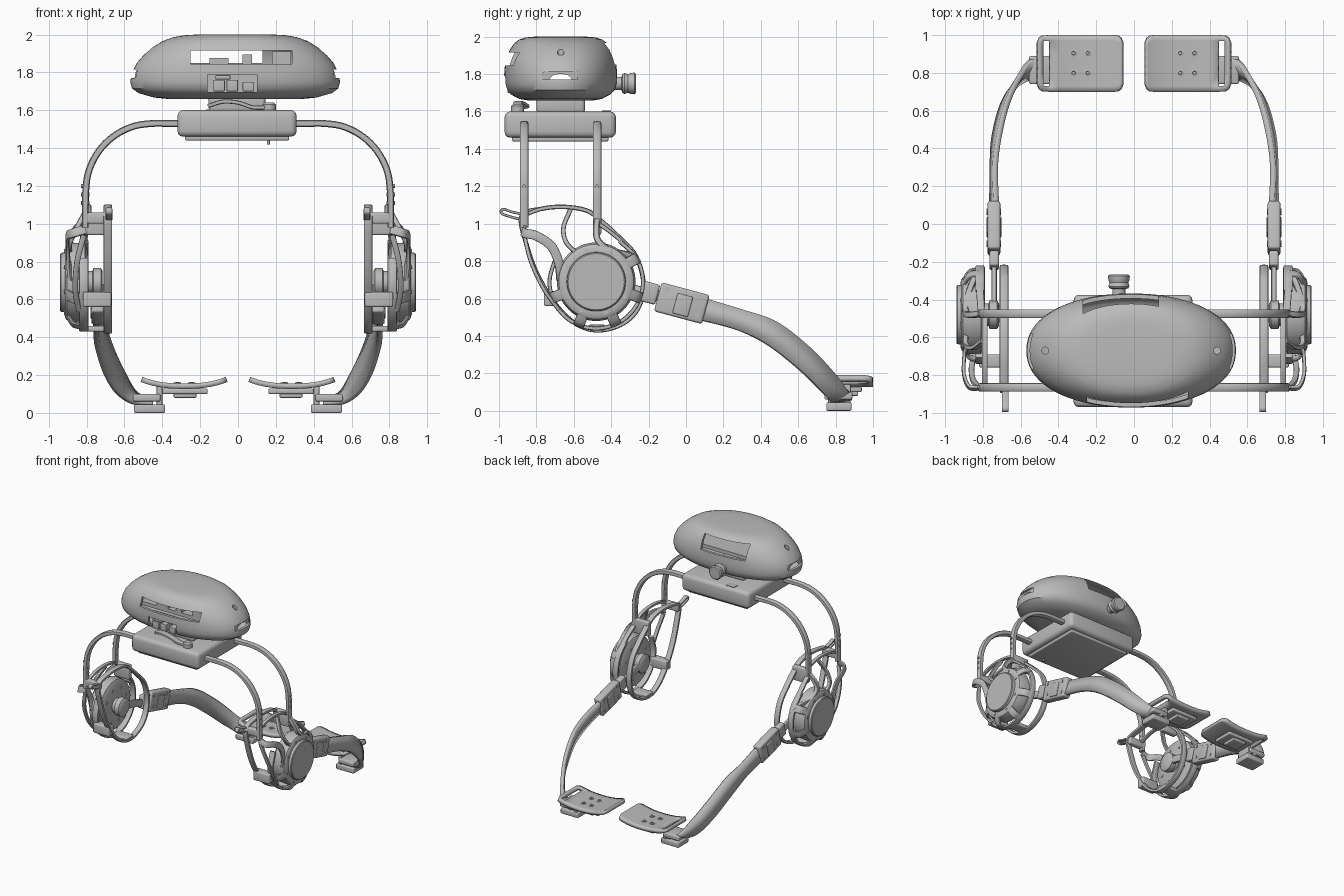
import bpy, bmesh, math
from math import sin, cos, pi, radians
from mathutils import Vector, Matrix

cube = bpy.data.objects.get("Cube")
if cube:
    bpy.data.objects.remove(cube, do_unlink=True)

grey = bpy.data.materials.new("neutral_grey")
grey.use_nodes = True
grey.diffuse_color = (0.5, 0.5, 0.5, 1)
grey.node_tree.nodes["Principled BSDF"].inputs["Base Color"].default_value = (0.5, 0.5, 0.5, 1)


def finish(name, bm, mirror=False, solid=0):
    bmesh.ops.recalc_face_normals(bm, faces=bm.faces[:])
    me = bpy.data.meshes.new(name)
    bm.to_mesh(me)
    bm.free()
    me.materials.append(grey)
    me.shade_smooth()
    me.set_sharp_from_angle(angle=radians(35))
    ob = bpy.data.objects.new(name, me)
    bpy.context.scene.collection.objects.link(ob)
    if solid:
        mod = ob.modifiers.new("thickness", 'SOLIDIFY')
        mod.thickness, mod.offset = abs(solid), -1 if solid > 0 else 0
    if mirror:
        ob.modifiers.new("mirror", 'MIRROR')
    return ob


def add_box(bm, lo, hi):
    lo, hi = Vector(lo), Vector(hi)
    mat = Matrix.Translation((lo + hi) / 2) @ Matrix.Diagonal((*(hi - lo), 1))
    return bmesh.ops.create_cube(bm, size=1, matrix=mat)["verts"]


def box(name, lo, hi, bevel=0.01, mirror=False, tilt=0):
    bm = bmesh.new()
    add_box(bm, lo, hi)
    if bevel:
        bmesh.ops.bevel(bm, geom=bm.edges[:], offset=bevel, segments=3, affect='EDGES', profile=0.5)
    if tilt:
        mid = (Vector(lo) + Vector(hi)) / 2
        bmesh.ops.rotate(bm, verts=bm.verts[:], cent=mid, matrix=Matrix.Rotation(tilt, 3, 'X'))
    return finish(name, bm, mirror)


def loft(bm, rings, closed=False):
    rows = [[bm.verts.new(p) for p in ring] for ring in rings]
    n = len(rows[0])
    for a, b in zip(rows, rows[1:] + rows[:1] if closed else rows[1:]):
        for i in range(n):
            bm.faces.new((a[i], a[(i + 1) % n], b[(i + 1) % n], b[i]))
    if not closed:
        bm.faces.new(rows[0])
        bm.faces.new(rows[-1])


def lathe(name, profile, centre, axis, mirror=False, n=48):
    """Profile of (position along axis, radius) turned about x, y or z."""
    k = "xyz".index(axis)
    rings = []
    for pos, r in profile:
        ring = []
        for i in range(n):
            p = Vector(centre)
            p[k] += pos
            p[(k + 1) % 3] += r * cos(2 * pi * i / n)
            p[(k + 2) % 3] += r * sin(2 * pi * i / n)
            ring.append(p)
        rings.append(ring)
    bm = bmesh.new()
    loft(bm, rings)
    return finish(name, bm, mirror)


def spline(pts, closed=False, steps=6):
    pts = [Vector(p) for p in pts]
    n = len(pts)
    get = (lambda i: pts[i % n]) if closed else (lambda i: pts[max(0, min(n - 1, i))])
    out = []
    for i in range(n if closed else n - 1):
        a, b, c, d = (get(i + k) for k in (-1, 0, 1, 2))
        for s in range(steps):
            t = s / steps
            out.append(0.5 * (2 * b + (c - a) * t + (2 * a - 5 * b + 4 * c - d) * t ** 2
                              + (3 * b - a - 3 * c + d) * t ** 3))
    return out if closed else out + [pts[-1]]


def sweep(name, pts, axis, wide, thick, closed=False, mirror=True):
    """Rounded bar along a smooth path; wide is measured along axis."""
    path = spline(pts, closed)
    n, rings = len(path), []
    for i, p in enumerate(path):
        nxt = path[(i + 1) % n] if closed else path[min(i + 1, n - 1)]
        t = (nxt - (path[i - 1] if closed else path[max(i - 1, 0)])).normalized()
        side = (Vector(axis) - t * t.dot(Vector(axis))).normalized()
        up = t.cross(side)
        ring = []
        for k in range(12):
            c, s = cos(2 * pi * k / 12), sin(2 * pi * k / 12)
            ring.append(p + side * math.copysign(abs(c) ** 0.5, c) * wide / 2
                        + up * math.copysign(abs(s) ** 0.5, s) * thick / 2)
        rings.append(ring)
    bm = bmesh.new()
    loft(bm, rings, closed)
    return finish(name, bm, mirror)


# Hollow egg-shaped top pod: height, half length, half depth
levels = [(1.66, .36, .18), (1.667, .43, .22), (1.69, .51, .265), (1.715, .545, .29), (1.75, .555, .3),
          (1.80, .545, .302), (1.85, .52, .298), (1.89, .485, .288), (1.93, .44, .272),
          (1.965, .385, .248), (1.985, .33, .222), (1.996, .27, .185), (2.0, .2, .14)]
bm = bmesh.new()
rings = []
for z, a, b in levels:
    ring = []
    for i in range(72):
        c, s = cos(2 * pi * i / 72), sin(2 * pi * i / 72)
        ring.append((-.015 + a * math.copysign(abs(c) ** .92, c), -.67 + b * math.copysign(abs(s) ** .92, s), z))
    rings.append(ring)
loft(bm, rings)
pod = finish("top_pod", bm, solid=0.022)

# Openings: front slot, port bay, rear slot, side slits and screw holes
bm = bmesh.new()
add_box(bm, (-.25, -1.1, 1.845), (.285, -.8, 1.915))
add_box(bm, (-.16, -1.1, 1.695), (.1, -.85, 1.79))
add_box(bm, (-.27, -.5, 1.85), (.13, -.2, 1.965))
for s in (-1, 1):
    add_box(bm, sorted([(-.015 + s * .52, -.77, 1.77), (-.015 + s * .7, -.58, 1.815)])[0][:1] + (-.77, 1.77),
            (max(-.015 + s * .52, -.015 + s * .7), -.58, 1.815))
    bmesh.ops.create_cone(bm, cap_ends=True, segments=20, radius1=.018, radius2=.018, depth=.12,
                          matrix=Matrix.Translation((-.015 + s * .455, -.67, 1.92)))
cutter = finish("pod_cutter", bm)
cutter.hide_render = True
mod = pod.modifiers.new("openings", 'BOOLEAN')
mod.operation, mod.object, mod.solver = 'DIFFERENCE', cutter, 'EXACT'
bpy.context.view_layer.update()
done = bpy.data.meshes.new_from_object(pod.evaluated_get(bpy.context.evaluated_depsgraph_get()))
pod.modifiers.clear()
pod.data = done
done.set_sharp_from_angle(angle=radians(35))
bpy.data.objects.remove(cutter, do_unlink=True)

# Electronics inside the pod
box("circuit_board", (-.3, -.86, 1.815), (.3, -.48, 1.845), 0)
for i, (x, w, h) in enumerate([(-.1, .1, .03), (.05, .05, .05), (.23, .1, .066)]):
    box(f"board_chip_{i}", (x - w / 2, -.86, 1.845), (x + w / 2, -.75, 1.845 + h), 0)
box("port_bay_back", (-.18, -.88, 1.685), (.12, -.86, 1.8), 0)
for i, x in enumerate((-.1, -.03, .055)):
    box(f"port_{i}", (x - .03, -.955, 1.7), (x + .03, -.87, 1.76 - .01 * (i == 2)), .004)
box("upper_port", (-.12, -.95, 1.763), (-.04, -.87, 1.785), .004)

# Rear knob
lathe("rear_knob", [(0, .035), (.05, .035), (.055, .05), (.065, .056), (.085, .05), (.1, .056), (.12, .058), (.127, .05)],
      (-.08, -.395, 1.75), "y")

# Base box, neck and details
box("base_box", (-.32, -.97, 1.46), (.31, -.375, 1.6), .03)
box("base_bottom_plate", (-.28, -.93, 1.44), (.27, -.415, 1.47), .008)
box("pod_neck", (-.155, -.8, 1.59), (.145, -.54, 1.69), .02)
sweep("cable_lever", [(-.15, -.86, 1.625), (-.08, -.89, 1.645), (0, -.9, 1.64), (.08, -.9, 1.615), (.16, -.9, 1.615)],
      (0, 1, 0), .05, .022, mirror=False)
lathe("lever_pivot", [(0, .035), (.035, .035), (.045, .025)], (.165, -.9, 1.595), "z")
lathe("bottom_screw", [(0, .008), (.04, .008)], (.16, -.88, 1.42), "z", n=16)
box("rear_socket", (-.17, -.45, 1.597), (-.09, -.4, 1.604), .002)

# Twin head bands with rivets
for label, y in (("front", -.865), ("rear", -.475)):
    arc = [(.45 + .355 * sin(a), y, 1.17 + .36 * cos(a)) for a in (radians(d) for d in range(0, 91, 15))]
    sweep(f"{label}_head_band", [(.28, y, 1.53), (.37, y, 1.53)] + arc + [(.807, y, 1.1), (.807, y, .98)],
          (0, 1, 0), .046, .036)
    for k in range(3):
        lathe(f"{label}_band_rivet_{k}", [(-.022, .01), (.022, .01)], (.807, y, 1.11 + .045 * k), "x", True, 16)
    box(f"{label}_frame_bridge", (.67, y - .022, .94 if y > -.6 else 1.0), (.81, y + .022, 1.06), .01, True)

# Teardrop frame hoop beside the ear
hoop = [(-.88, 1.04), (-.77, 1.08), (-.65, 1.09), (-.53, 1.07), (-.46, 1.02), (-.36, .93), (-.27, .83), (-.228, .69),
        (-.25, .56), (-.33, .47), (-.46, .43), (-.58, .46), (-.69, .56), (-.79, .72), (-.85, .88)]
sweep("ear_frame_hoop", [(.688, y, z) for y, z in hoop], (1, 0, 0), .046, .024, True)
sweep("upper_frame_bar", [(.79, y, z) for y, z in hoop[:5]], (1, 0, 0), .03, .022)
sweep("front_tab", [(.682, -.87, 1.02), (.682, -.93, 1.035), (.682, -.985, 1.055), (.682, -.98, 1.078),
                    (.682, -.93, 1.063), (.682, -.87, 1.05)], (1, 0, 0), .035, .014)
box("lower_hoop_link", (.67, -.52, .43), (.81, -.43, .46), .008, True)
box("front_hoop_link", (.67, -.76, .56), (.82, -.69, .64), .01, True)

# Ear cup, cap and screws
C = (-.48, .69)
lathe("ear_cup", [(.795, .17), (.81, .205), (.875, .21), (.905, .2), (.915, .185), (.915, .158), (.935, .156), (.94, .15)],
      (0, *C), "x", True, 64)
lathe("pivot_hub", [(.715, .06), (.725, .075), (.765, .075), (.77, .06), (.8, .06)], (0, *C), "x", True)
for k in range(8):
    a = 2 * pi * k / 8 + .3
    lathe(f"cup_screw_{k}", [(.9, .011), (.919, .011)], (0, C[0] + .173 * cos(a), C[1] + .173 * sin(a)), "x", True, 16)
    lathe(f"inner_screw_{k}", [(.79, .011), (.81, .011)], (0, C[0] + .14 * cos(a), C[1] + .14 * sin(a)), "x", True, 16)

# Cage ring and spokes around the cup
sweep("cage_ring", [(.815, C[0] + .25 * cos(a), C[1] + .25 * sin(a)) for a in (2 * pi * k / 12 for k in range(-7, 3))],
      (1, 0, 0), .05, .022)
for k, deg in enumerate((-160, -112, -65, -20, 30)):
    a = radians(deg)
    sweep(f"cage_spoke_{k}", [(x, C[0] + r * cos(a), C[1] + r * sin(a)) for x, r in ((.815, .25), (.87, .24), (.9, .19))],
          (0, -sin(a), cos(a)), .06, .018)
sweep("front_cage_arm", [(.807, -.865, .97), (.87, -.865, .95), (.9, -.8, .935), (.9, -.72, .88), (.895, -.68, .79), (.88, -.67, .7)],
      (0, .3, 1), .05, .02)
sweep("front_cage_wire", [(.815, -.865, .94), (.85, -.83, .8), (.86, -.76, .65), (.84, -.68, .54)], (1, 0, 0), .03, .022)
sweep("middle_cage_arm", [(.8, -.62, 1.07), (.85, -.655, .98), (.89, -.64, .9), (.89, -.58, .84)], (1, 0, 0), .03, .025)
sweep("rear_cage_arm", [(.807, -.475, 1.02), (.86, -.48, .97), (.89, -.47, .91), (.89, -.41, .86), (.85, -.3, .83), (.815, -.26, .8)],
      (1, 0, 0), .035, .035)
sweep("rear_cage_rim", [(.807, -.465, 1.0), (.815, -.36, .92), (.815, -.265, .815)], (1, 0, 0), .04, .022)

# Jointed buckle leading to the neck strap
sweep("joint_arm", [(.74, -.46, .69), (.74, -.34, .665), (.74, -.2, .62), (.74, -.12, .61)], (1, 0, 0), .03, .06)
box("joint_link", (.715, -.235, .575), (.765, -.15, .685), .012, True, radians(-15))
box("buckle_plate", (.708, -.155, .495), (.775, .11, .655), .014, True, radians(-15))
box("buckle_button", (.702, -.06, .51), (.781, .025, .62), .006, True, radians(-15))
for k, (y, z) in enumerate(((-.1, .65), (-.11, .56), (.07, .6), (.06, .51))):
    lathe(f"buckle_rivet_{k}", [(.703, .012), (.78, .012)], (0, y, z), "x", True, 16)

# Curved neck strap between an upper and a lower edge
upper = spline([(.727, .08, .605), (.735, .3, .54), (.712, .48, .475), (.668, .65, .345), (.605, .78, .21), (.54, .87, .1), (.45, .885, .07)])
lower = spline([(.752, .08, .485), (.75, .28, .43), (.742, .45, .345), (.7, .62, .21), (.64, .72, .11), (.56, .765, .06), (.45, .77, .05)])
bm = bmesh.new()
pairs = [(bm.verts.new(u), bm.verts.new(v)) for u, v in zip(upper, lower)]
for (a, b), (c, d) in zip(pairs, pairs[1:]):
    bm.faces.new((a, b, d, c))
finish("neck_strap", bm, True, -.03)

# Strap clamp and pad mount
box("clamp_base", (.385, .75, 0), (.55, .885, .045), .008, True)
box("clamp_top", (.41, .74, .06), (.555, .89, .1), .01, True)
box("clamp_riser", (.4, .76, .04), (.43, .88, .15), .006, True)
box("pad_mount", (.16, .77, .1), (.4, .94, .128), .008, True)
box("pad_mount_foot", (.22, .8, .08), (.34, .92, .11), .006, True)

# Curved rear pads with an end slot
xs = [.065, .075, .09, .11, .15, .2, .25, .3, .35, .4, .445, .48, .495, .505]
vs = [-1, -.8, -.4, 0, .4, .8, 1]
bm = bmesh.new()
cols = []
for x in xs:
    d = max(0, .04 - min(x - .065, .505 - x))
    half = .11 + math.sqrt(max(0, .04 ** 2 - d ** 2))
    cols.append([bm.verts.new((x, .85 + v * half, .155 + .035 * abs((x - .285) / .22) ** 2.5)) for v in vs])
for i in range(len(xs) - 1):
    for j in range(len(vs) - 1):
        if not (xs[i] == .445 and 0 < j < len(vs) - 2):
            bm.faces.new((cols[i][j], cols[i + 1][j], cols[i + 1][j + 1], cols[i][j + 1]))
finish("rear_pad", bm, True, .028)
for k, (x, y) in enumerate(((.245, .8), (.32, .8), (.245, .905), (.32, .905))):
    lathe(f"pad_rivet_{k}", [(.12, .02), (.16, .02), (.162, .01), (.155, .008)], (x, y, 0), "z", True, 20)
